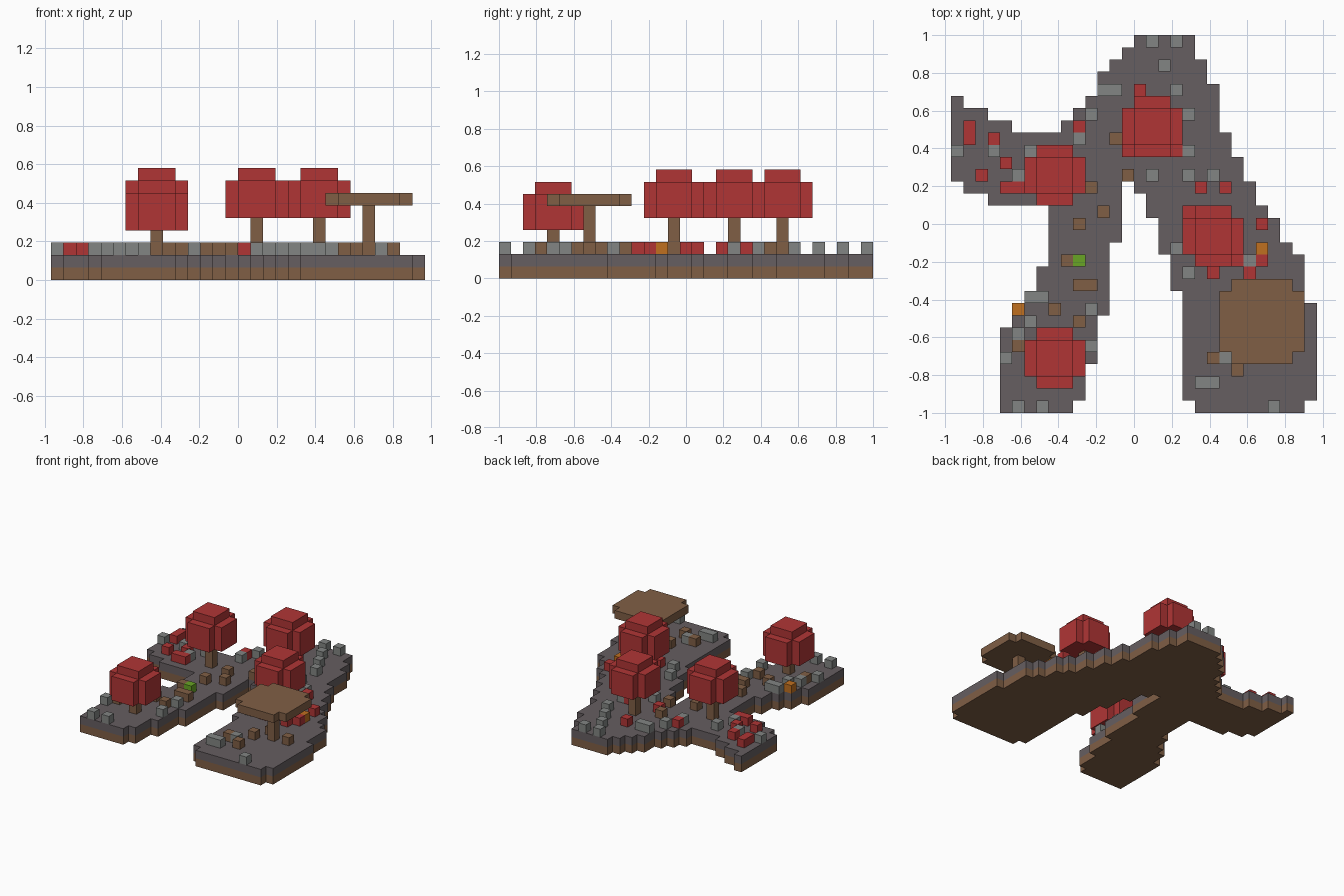
import bpy, bmesh

cube = bpy.data.objects.get("Cube")
if cube:
    bpy.data.objects.remove(cube, do_unlink=True)

COLS, ROWS = 30, 31  # blocks across (from the right) and deep (from the back)
S = 2 / ROWS         # side of one block


def material(name, color):
    m = bpy.data.materials.new(name)
    m.use_nodes = True
    m.diffuse_color = (*color, 1)
    bsdf = next(n for n in m.node_tree.nodes if n.type == 'BSDF_PRINCIPLED')
    bsdf.inputs["Base Color"].default_value = (*color, 1)
    return m


ROCK = material("dark_rock", (.133, .112, .119))
STONE = material("light_stone", (.223, .235, .227))
RED = material("red_leaf", (.434, .036, .036))
BROWN = material("brown_earth", (.216, .114, .06))
ORANGE = material("orange", (.527, .162, .014))
GREEN = material("green", (.138, .376, .018))


def slab(name, cells, bottom, top, mat):
    """Extrude a set of (column, row) cells between two layer heights."""
    bm = bmesh.new()
    z0, z1 = bottom * S, top * S

    def face(*points):
        bm.faces.new([bm.verts.new(p) for p in points])

    for c, r in sorted(cells):
        x, y = (c - COLS / 2) * S, (ROWS / 2 - r - 1) * S
        ring = [(x, y), (x + S, y), (x + S, y + S), (x, y + S)]
        face(*[(*p, z1) for p in ring])
        face(*[(*p, z0) for p in reversed(ring)])
        for i, (dc, dr) in enumerate([(0, 1), (1, 0), (0, -1), (-1, 0)]):
            if (c + dc, r + dr) not in cells:
                a, b = ring[i], ring[(i + 1) % 4]
                face((*a, z0), (*b, z0), (*b, z1), (*a, z1))
    bmesh.ops.remove_doubles(bm, verts=bm.verts[:], dist=S / 50)
    mesh = bpy.data.meshes.new(name)
    bm.to_mesh(mesh)
    bm.free()
    mesh.materials.append(mat)
    bpy.context.collection.objects.link(bpy.data.objects.new(name, mesh))


def limb(first, last, west, east):
    """Cells between two stepped edges; each step is (starting row, column)."""
    def edge(steps, row):
        return [col for start, col in steps if start <= row][-1]
    return {(c, r) for r in range(first, last + 1)
            for c in range(edge(west, r), edge(east, r))}


def disc(c, r, reach, corners=False):
    """Square of cells round a centre, with its corners cut unless kept."""
    span = range(-reach, reach + 1)
    return {(c + i, r + j) for i in span for j in span
            if corners or abs(i) < reach or abs(j) < reach}


# Island: a long back-to-front limb, a second leg and a side arm
main_limb = limb(0, 30,
                 [(0, 15), (1, 14), (2, 13), (3, 12), (5, 11), (6, 10), (7, 9), (8, 8),
                  (12, 15), (13, 16), (15, 17), (18, 18), (21, 19), (30, 20)],
                 [(0, 20), (2, 21), (4, 22), (8, 23), (10, 24), (12, 25), (14, 26),
                  (15, 27), (17, 28), (18, 29), (22, 30), (30, 29)])
second_leg = limb(8, 30,
                  [(8, 8), (19, 7), (21, 6), (22, 5), (24, 4)],
                  [(8, 14), (17, 13), (23, 12), (27, 11), (30, 10)])
side_arm = limb(5, 13, [(5, 0), (12, 1), (13, 3)], [(5, 1), (6, 3), (7, 5), (8, 8)])
ground = main_limb | second_leg | side_arm
slab("island_earth", ground, 0, 1, BROWN)
slab("island_rock", ground, 1, 2, ROCK)

# Small blocks scattered on the rock
stones = {(16, 0), (18, 0), (17, 2), (12, 4), (13, 4), (18, 4), (11, 6), (19, 6),
          (10, 8), (0, 9), (3, 9), (6, 9), (19, 9), (5, 11), (16, 11), (19, 11),
          (21, 11), (18, 17), (24, 18), (19, 19), (6, 21), (7, 21), (11, 22),
          (6, 23), (5, 24), (11, 25), (4, 26), (22, 26), (20, 28), (21, 28),
          (5, 30), (7, 30), (26, 30)}
shrubs = {(15, 4), (10, 7), (1, 7), (1, 8), (3, 8), (14, 9), (18, 9), (4, 10),
          (2, 11), (4, 12), (5, 12), (20, 12), (22, 12), (19, 14), (25, 15),
          (23, 18), (25, 18), (21, 19), (24, 19)}
stumps = {(13, 8), (14, 11), (11, 12), (12, 14), (10, 15), (9, 18), (10, 20),
          (11, 20), (24, 22), (8, 22), (10, 23), (27, 23), (23, 24), (5, 25),
          (21, 26), (23, 27)}
slab("stones", stones, 2, 3, STONE)
slab("red_shrubs", shrubs, 2, 3, RED)
slab("brown_stumps", stumps, 2, 3, BROWN)
slab("orange_blocks", {(25, 17), (5, 22)}, 2, 3, ORANGE)
slab("green_block", {(10, 18)}, 2, 3, GREEN)

# Trees: trunk, wide crown with cut corners, square cap
for name, c, r, base in (("front_right_tree", 8, 26, 4), ("back_right_tree", 8, 11, 5),
                         ("back_tree", 16, 7, 5), ("left_tree", 21, 16, 5)):
    slab(name + "_trunk", {(c, r)}, 2, base, BROWN)
    slab(name + "_crown", disc(c, r, 2), base, base + 3, RED)
    slab(name + "_cap", disc(c, r, 1, corners=True), base + 3, base + 4, RED)

# Flat-topped brown tree
slab("flat_tree_trunk", {(25, 23)}, 2, 6, BROWN)
slab("flat_tree_top", disc(25, 23, 3), 6, 7, BROWN)
